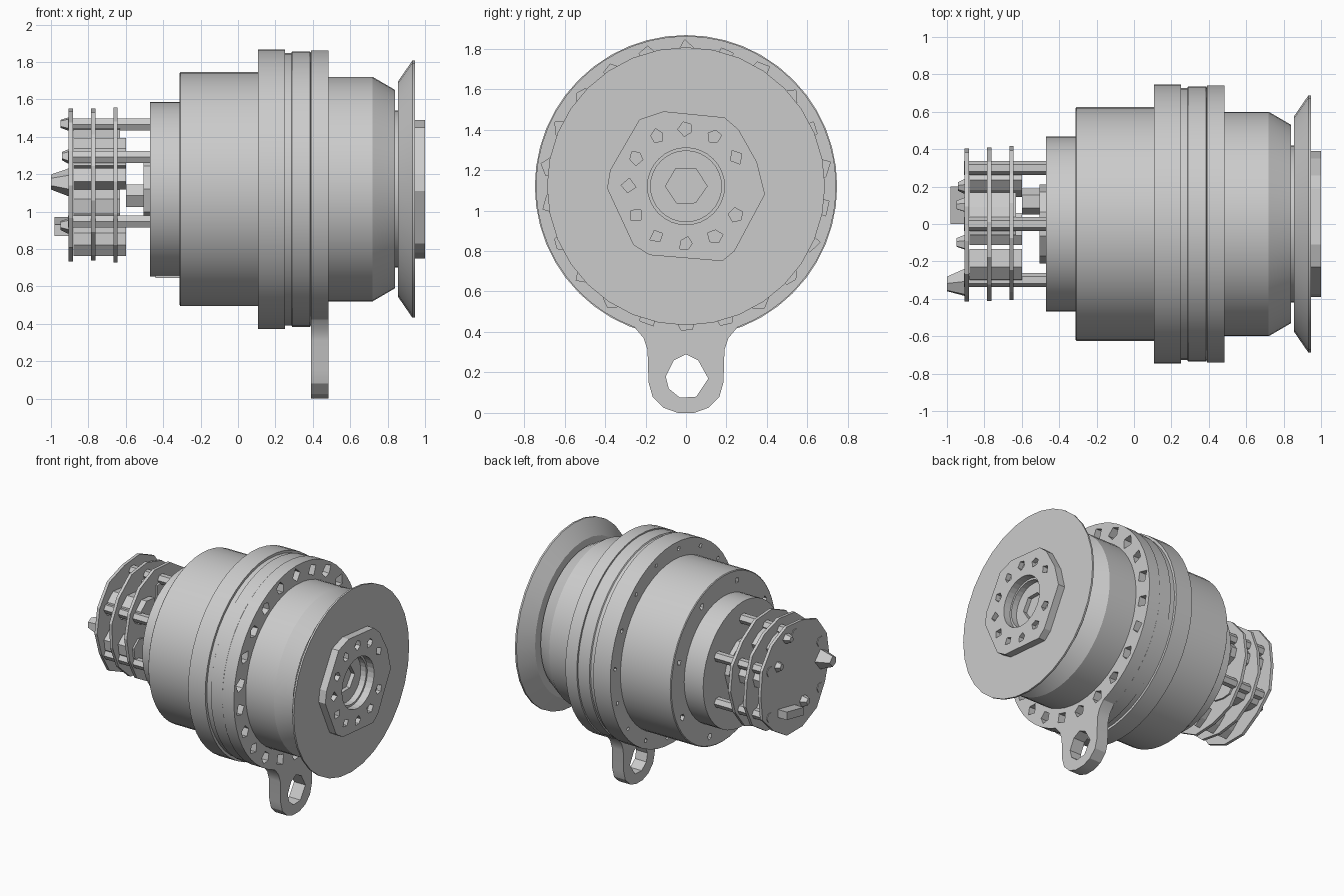
import bpy, bmesh, math, random
from math import cos, sin, pi, radians

random.seed(4)
AXIS_Z = 1.12

default = bpy.data.objects.get("Cube")
if default:
    bpy.data.objects.remove(default, do_unlink=True)

grey = bpy.data.materials.new("machined_grey")
grey.use_nodes = True
COLOUR = (0.6, 0.6, 0.6, 1)
grey.diffuse_color = COLOUR
grey.node_tree.nodes["Principled BSDF"].inputs["Base Color"].default_value = COLOUR


def finish(name, bm, smooth=True):
    bmesh.ops.recalc_face_normals(bm, faces=bm.faces)
    mesh = bpy.data.meshes.new(name)
    bm.to_mesh(mesh)
    bm.free()
    obj = bpy.data.objects.new(name, mesh)
    bpy.context.collection.objects.link(obj)
    mesh.materials.append(grey)
    if smooth:
        shade(obj)
    return obj


def shade(obj):
    bpy.ops.object.select_all(action='DESELECT')
    obj.select_set(True)
    bpy.context.view_layer.objects.active = obj
    bpy.ops.object.shade_smooth_by_angle(angle=radians(25))


def lathe(name, profile, sides=48):
    """Closed solid turned about the x axis from (x, radius) points."""
    bm = bmesh.new()
    rings = [[bm.verts.new((x, r * cos(2 * pi * i / sides), AXIS_Z + r * sin(2 * pi * i / sides)))
              for i in range(sides)] for x, r in profile]
    for a, b in zip(rings, rings[1:]):
        for i in range(sides):
            j = (i + 1) % sides
            bm.faces.new((a[i], a[j], b[j], b[i]))
    bm.faces.new(rings[0])
    bm.faces.new(rings[-1])
    return finish(name, bm)


def add_prism(bm, outline, x0, x1):
    """Extrude a (y, z) outline along x."""
    a, b = ([bm.verts.new((x, y, z)) for y, z in outline] for x in (x0, x1))
    bm.faces.new(a)
    bm.faces.new(b)
    for i in range(len(a)):
        j = (i + 1) % len(a)
        bm.faces.new((a[i], a[j], b[j], b[i]))


def polygon(y, z, r, sides, jitter=0.0, turn=0.0):
    return [(y + q * cos(t), z + q * sin(t))
            for i in range(sides)
            for t in [turn + 2 * pi * i / sides]
            for q in [r * (1 + random.uniform(-jitter, jitter))]]


def prism(name, outline, x0, x1, smooth=False):
    bm = bmesh.new()
    add_prism(bm, outline, x0, x1)
    return finish(name, bm, smooth)


def on_circle(radius, angle):
    return radius * cos(angle), AXIS_Z + radius * sin(angle)


def cut(obj, outlines, x0, x1):
    """Subtract a set of straight holes and remove the cutter."""
    bm = bmesh.new()
    for outline in outlines:
        add_prism(bm, outline, x0, x1)
    cutter = finish("hole_cutter", bm, False)
    cutter.hide_render = True
    mod = obj.modifiers.new("holes", 'BOOLEAN')
    mod.operation = 'DIFFERENCE'
    mod.solver = 'EXACT'
    mod.object = cutter
    bpy.ops.object.select_all(action='DESELECT')
    obj.select_set(True)
    bpy.context.view_layer.objects.active = obj
    bpy.ops.object.modifier_move_to_index(modifier=mod.name, index=0)
    bpy.ops.object.modifier_apply(modifier=mod.name)
    bpy.data.objects.remove(cutter, do_unlink=True)


def bolt_holes(count, radius, size, skip=(), start=0.0):
    return [polygon(*on_circle(radius, start + 2 * pi * i / count), size,
                    random.choice((4, 5)), 0.2, random.uniform(0, pi))
            for i in range(count) if i not in skip]


# Turned body, from the rear step to the drum
lathe("rear_step", [(-0.47, 0.467), (-0.30, 0.467)])
housing = lathe("rear_housing", [(-0.312, 0.62), (-0.307, 0.626), (0.12, 0.626)])
cut(housing, bolt_holes(8, 0.55, 0.025, start=0.3), -0.35, -0.27)
flange = lathe("main_flange", [(0.108, 0.747), (0.25, 0.747)])
cut(flange, bolt_holes(16, 0.69, 0.016, start=0.1), 0.08, 0.14)
lathe("middle_ring", [(0.245, 0.728), (0.285, 0.728), (0.29, 0.736), (0.385, 0.736), (0.395, 0.72)])
lathe("drum", [(0.38, 0.60), (0.72, 0.60), (0.84, 0.53)])
lathe("disc_neck", [(0.83, 0.42), (0.87, 0.42)])

# Bolted flange with the hanging lug in one outline
arc = [on_circle(0.742, radians(-70 + 320 * i / 48)) for i in range(49)]
half_lug = [(-0.21, 0.37), (-0.19, 0.31), (-0.185, 0.15), (-0.165, 0.08), (-0.11, 0.025), (-0.04, 0.0)]
lug = half_lug + [(-y, z) for y, z in reversed(half_lug)]
bolt_flange = prism("lug_flange", arc + lug, 0.39, 0.485, True)
eye = [(0, 0.29), (-0.06, 0.26), (-0.10, 0.18), (-0.085, 0.12), (-0.03, 0.075),
       (0.05, 0.08), (0.11, 0.17), (0.06, 0.26)]
cut(bolt_flange, [eye], 0.3, 0.6)
cut(bolt_flange, bolt_holes(22, 0.67, 0.048, start=0.14), 0.41, 0.55)

# Flared output disc
lathe("output_disc", [(0.855, 0.575), (0.932, 0.687), (0.945, 0.687)], 32)

# Faceted hub plate with a stepped bore and a ring of bolt holes
hub_outline = [(-0.11, 1.49), (0.19, 1.46), (0.26, 1.40), (0.35, 1.24), (0.39, 1.08), (0.24, 0.80),
               (0.18, 0.75), (-0.18, 0.78), (-0.26, 0.83), (-0.39, 1.11), (-0.375, 1.20), (-0.23, 1.45)]
hub = prism("hub_plate", hub_outline, 0.94, 1.0)
cut(hub, bolt_holes(12, 0.285, 0.034, (0,)), 0.965, 1.05)
disc = bpy.data.objects["output_disc"]
cut(hub, [polygon(0, AXIS_Z, 0.19, 32)], 0.9, 1.05)
cut(disc, [polygon(0, AXIS_Z, 0.175, 32)], 0.90, 1.0)
cut(disc, [polygon(0, AXIS_Z, 0.10, 6, 0.1)], 0.87, 1.0)

# Rear cage: three plates carried by rods
CAGE_Z = 1.14
for i, x in enumerate((-0.905, -0.785, -0.665)):
    prism(f"cage_plate_{i + 1}", polygon(0, CAGE_Z, 0.415, 14, 0.035, 0.2 * i), x, x + 0.022)
for i in range(5):
    y, z = on_circle(0.345, radians(-30 + 60 * i))
    prism(f"cage_rod_{i + 1}", polygon(y, z, 0.037, 6), -0.91, -0.46)
prism("rear_boss", polygon(0, AXIS_Z, 0.21, 10), -0.505, -0.46)

# Worn planet gears between the plates
for i in range(6):
    y, z = on_circle(0.27, radians(20 + 60 * i))
    prism(f"planet_gear_{i + 1}", polygon(y, z, 0.09, 7, 0.35), -0.88, -0.60 - 0.03 * (i % 2))
prism("sun_shaft", polygon(0.12, 1.085, 0.07, 6), -0.60, -0.46)

# Caps standing proud of the last plate
for i, (y, z, r, x) in enumerate([(-0.33, 1.16, 0.08, -1.0), (0.1, 1.47, 0.05, -0.95),
                                  (0.2, 1.3, 0.05, -0.94), (-0.1, 0.93, 0.05, -0.95)]):
    cap = prism(f"rear_cap_{i + 1}", polygon(y, z, r, 5, 0.25), x, -0.89)
    for v in cap.data.vertices[:5]:
        v.co.y += (y - v.co.y) * 0.5
        v.co.z += (z - v.co.z) * 0.5
prism("rear_bar", [(0.0, 0.87), (0.2, 0.91), (0.2, 0.97), (0.0, 0.93)], -0.98, -0.89)

# Small plate beneath the rear step
prism("step_plate", [(-0.06, 0.645), (0.06, 0.645), (0.06, 0.68), (-0.06, 0.68)], -0.44, -0.30)
